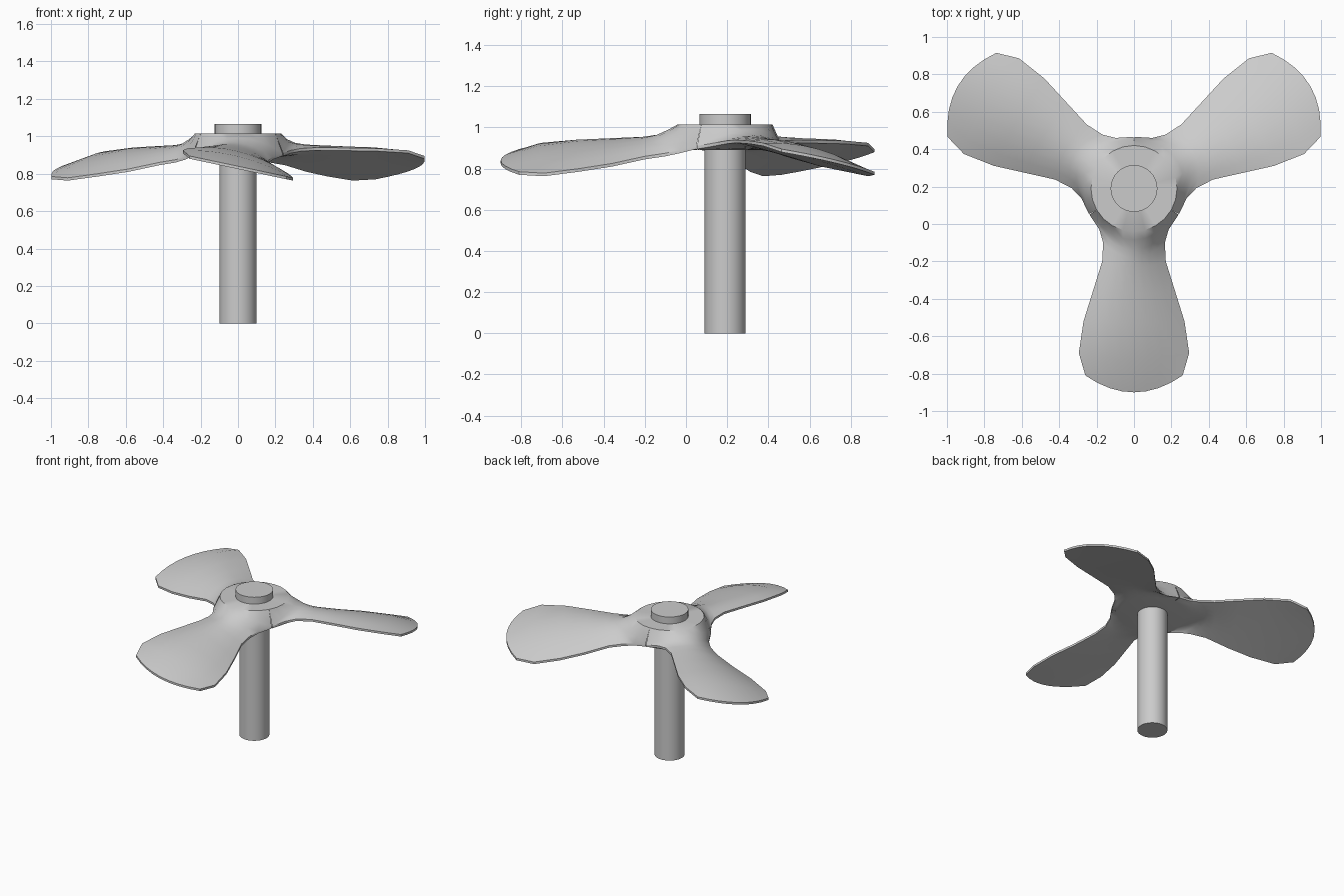
import bpy, bmesh
from math import sin, cos, pi, radians

if "Cube" in bpy.data.objects:
    bpy.data.objects.remove(bpy.data.objects["Cube"])

HUB_Y = 0.19
N = 8  # strips across each blade

# Blade stations: edge radius, half width, mid radius, mid top z, high edge z, low edge z
STATIONS = [
    (0.14, 0.238, 0.275, 0.990, 0.910, 0.910),
    (0.22, 0.185, 0.33, 0.965, 0.925, 0.890),
    (0.29, 0.165, 0.37, 0.955, 0.935, 0.875),
    (0.39, 0.17, 0.42, 0.945, 0.940, 0.860),
    (0.55, 0.22, 0.56, 0.932, 0.938, 0.825),
    (0.71, 0.27, 0.72, 0.920, 0.935, 0.800),
    (0.88, 0.295, 0.92, 0.893, 0.925, 0.778),
    (1.00, 0.26, 1.09, 0.840, 0.895, 0.785),
]


def blade_rows(top):
    """Rows of local points (along, across, z) from the hub disc to the tip."""
    ts = [2 * i / N - 1 for i in range(N + 1)]
    rows = [[(0.23 * cos(t * pi / 3), 0.23 * sin(t * pi / 3), 1.015 if top else 0.89)
             for t in ts]]
    for ue, w, um, zm, hi, lo in STATIONS:
        row = []
        for t in ts:
            edge = hi + (lo - hi) * (t + 1) / 2
            crown = (zm - (hi + lo) / 2) * (1 - t * t)
            z = edge + crown if top else edge - 0.015
            row.append((um + (ue - um) * t * t, w * t, z))
        rows.append(row)
    return rows


def finish(obj):
    bpy.context.view_layer.objects.active = obj
    obj.select_set(True)
    bpy.ops.object.shade_smooth_by_angle(angle=radians(35))
    obj.select_set(False)


def cylinder(name, radius, z0, z1):
    bpy.ops.mesh.primitive_cylinder_add(vertices=32, radius=radius, depth=z1 - z0,
                                        location=(0, HUB_Y, (z0 + z1) / 2))
    obj = bpy.context.object
    obj.name = name
    finish(obj)


# Hub and three twisted blades as one welded shell
bm = bmesh.new()
for k in range(3):
    a = radians(30 + 120 * k)

    def vert(p):
        return bm.verts.new((p[0] * cos(a) - p[1] * sin(a),
                             HUB_Y + p[0] * sin(a) + p[1] * cos(a), p[2]))

    grids = []
    for top in (True, False):
        g = [[vert(p) for p in row] for row in blade_rows(top)]
        center = vert((0, 0, g[0][0].co.z))
        for j in range(N):
            bm.faces.new((center, g[0][j], g[0][j + 1]))
            for r0, r1 in zip(g, g[1:]):
                bm.faces.new((r0[j], r1[j], r1[j + 1], r0[j + 1]))
        # Outline of the blade: one side, the tip, the other side
        grids.append([r[0] for r in g[1:]] + g[-1][1:-1] + [r[-1] for r in g[:0:-1]])
    up, down = grids
    for i in range(len(up) - 1):
        bm.faces.new((up[i], down[i], down[i + 1], up[i + 1]))
bmesh.ops.remove_doubles(bm, verts=bm.verts, dist=0.001)
bmesh.ops.recalc_face_normals(bm, faces=bm.faces)
mesh = bpy.data.meshes.new("propeller_blades")
bm.to_mesh(mesh)
bm.free()
blades = bpy.data.objects.new("propeller_blades", mesh)
bpy.context.collection.objects.link(blades)
finish(blades)

# Shaft and the cap on top of the hub
cylinder("shaft", 0.10, 0.0, 0.95)
cylinder("hub_cap", 0.125, 1.0, 1.065)
